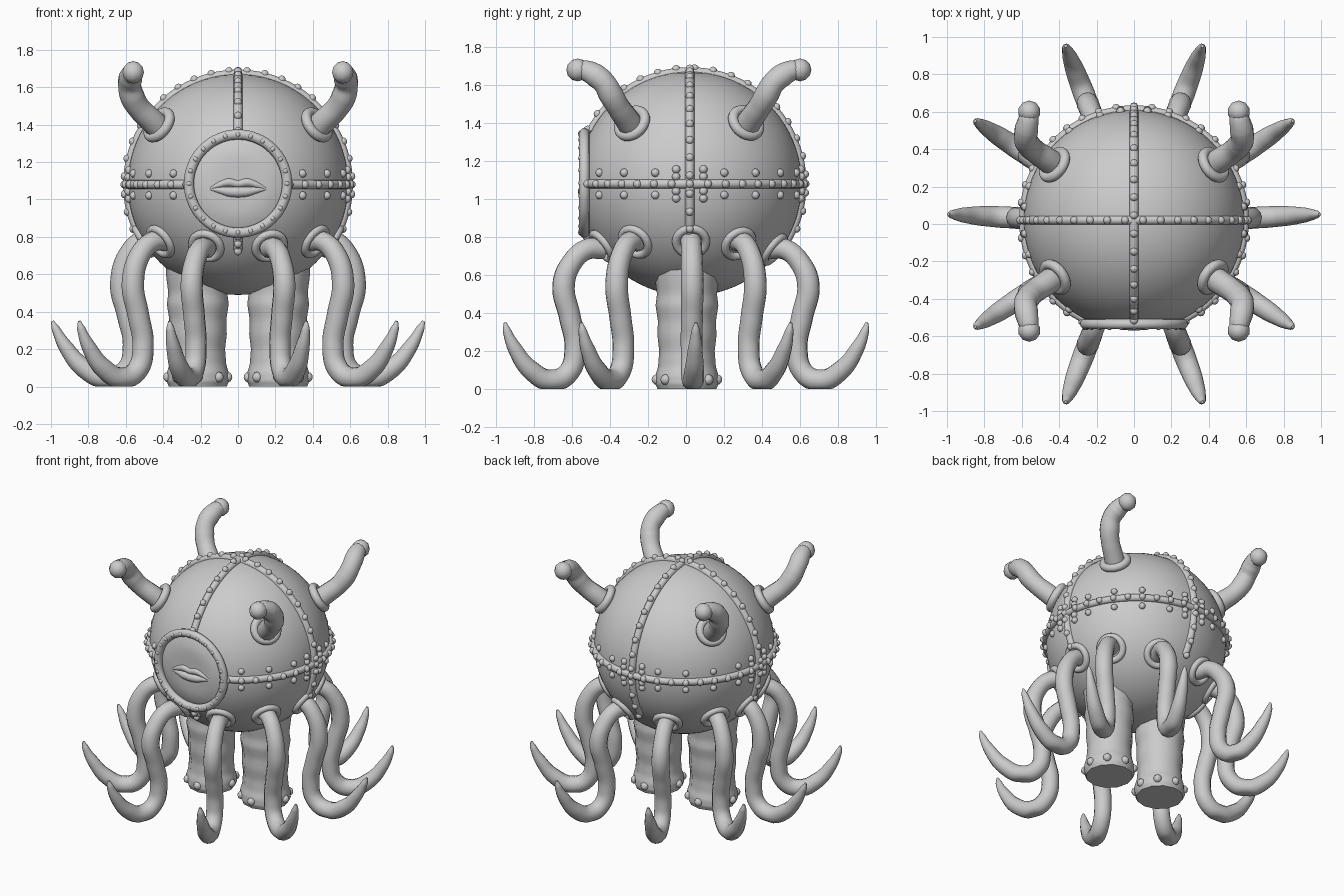
import bpy, bmesh, math
from mathutils import Vector, Matrix

cube = bpy.data.objects.get("Cube")
if cube:
    bpy.data.objects.remove(cube, do_unlink=True)

CENTRE = Vector((0, 0.02, 1.08))
R = 0.59
FACE_Y = -0.545

clay = bpy.data.materials.new("grey_clay")
clay.use_nodes = True
clay.diffuse_color = (0.6, 0.6, 0.6, 1)
clay.node_tree.nodes["Principled BSDF"].inputs["Base Color"].default_value = (0.6, 0.6, 0.6, 1)


def finish(ob, angle=50):
    ob.data.materials.clear()
    ob.data.materials.append(clay)
    bpy.ops.object.select_all(action='DESELECT')
    ob.select_set(True)
    bpy.context.view_layer.objects.active = ob
    bpy.ops.object.shade_smooth_by_angle(angle=math.radians(angle))
    return ob


def from_bmesh(name, bm, angle=50):
    me = bpy.data.meshes.new(name)
    bm.to_mesh(me)
    bm.free()
    ob = bpy.data.objects.new(name, me)
    bpy.context.collection.objects.link(ob)
    return finish(ob, angle)


def tube(name, pts, radii, cyclic=False, res=8, floor=False):
    """Sweep a round section through pts, with one radius per point."""
    cu = bpy.data.curves.new(name, 'CURVE')
    cu.dimensions = '3D'
    cu.bevel_depth = 1
    cu.bevel_resolution = 4
    cu.resolution_u = res
    cu.use_fill_caps = True
    sp = cu.splines.new('BEZIER')
    sp.bezier_points.add(len(pts) - 1)
    for bp, p, r in zip(sp.bezier_points, pts, radii):
        bp.co, bp.radius = p, r
        bp.handle_left_type = bp.handle_right_type = 'AUTO'
    sp.use_cyclic_u = cyclic
    ob = bpy.data.objects.new(name, cu)
    bpy.context.collection.objects.link(ob)
    bpy.ops.object.select_all(action='DESELECT')
    ob.select_set(True)
    bpy.context.view_layer.objects.active = ob
    bpy.ops.object.convert(target='MESH')
    ob = bpy.context.view_layer.objects.active
    if floor:
        for v in ob.data.vertices:
            v.co.z = max(v.co.z, 0)
    return finish(ob)


def ring(name, centre, axis, radius, thick):
    """Torus around an axis."""
    rot = Vector(axis).to_track_quat('Z', 'Y')
    pts = [centre + rot @ Vector((radius * math.cos(a), radius * math.sin(a), 0))
           for a in (math.tau * i / 16 for i in range(16))]
    return tube(name, pts, [thick] * 16, cyclic=True, res=4)


def balls(name, spots, radius):
    bm = bmesh.new()
    for p in spots:
        bmesh.ops.create_uvsphere(bm, u_segments=10, v_segments=6, radius=radius,
                                  matrix=Matrix.Translation(p))
    return from_bmesh(name, bm)


# Round body, flattened where the face sits
bm = bmesh.new()
bmesh.ops.create_uvsphere(bm, u_segments=64, v_segments=40, radius=R,
                          matrix=Matrix.Translation(CENTRE))
for v in bm.verts:
    v.co.y = max(v.co.y, FACE_Y)
from_bmesh("body", bm)

# Seams: directions as functions of an angle in degrees
def equator(a):
    a = math.radians(a)
    return Vector((math.sin(a), -math.cos(a), 0))

def meridian_x(a):
    a = math.radians(a)
    return Vector((math.sin(a), 0, math.cos(a)))

def meridian_y(a):
    a = math.radians(a)
    return Vector((0, -math.sin(a), math.cos(a)))

rivets = []
for name, path, start, end in (("equator_seam", equator, 27, 333),
                               ("side_seam", meridian_x, -122, 122),
                               ("top_seam", meridian_y, -122, 62),
                               ("chin_seam", meridian_y, 117, 126)):
    n = max(2, int((end - start) / 9))
    angles = [start + (end - start) * i / n for i in range(n + 1)]
    tube(name, [CENTRE + path(a) * R for a in angles], [0.024] * (n + 1), res=4)
    rivets += [CENTRE + path(a) * (R + 0.018) for a in angles]

# Extra rivets flanking the seam crossings
for path in (lambda t: equator(90 + t), lambda t: equator(270 + t), lambda t: equator(180 + t)):
    for t in (-7, 7):
        for h in (-0.13, -0.065, 0.065, 0.13):
            rivets.append(CENTRE + (path(t) + Vector((0, 0, h))).normalized() * (R + 0.002))
for a in range(0, 360, 18):
    if 30 < a < 330:
        for h in (-0.1, 0.1):
            rivets.append(CENTRE + (equator(a) + Vector((0, 0, h))).normalized() * R)
balls("rivets", rivets, 0.022)

# Porthole ring with studs around the face
face = Vector((0, -0.535, 1.085))
ring("porthole_ring", face, (0, -1, 0), 0.262, 0.027)
balls("porthole_studs", [face + Vector((0.262 * math.cos(a), -0.018, 0.262 * math.sin(a)))
                         for a in (math.tau * i / 24 for i in range(24))], 0.015)

# Lips: tapered sweeps mirrored from half outlines
def lip(name, half, radii):
    pts = [(-x, y, z) for x, y, z in reversed(half[1:])] + half
    return tube(name, pts, radii[:0:-1] + radii)

lip("upper_lip", [(0, -0.54, 1.083), (0.05, -0.54, 1.091), (0.10, -0.54, 1.078), (0.15, -0.542, 1.058)],
    [0.02, 0.023, 0.017, 0.005])
lip("lower_lip", [(0, -0.54, 1.04), (0.05, -0.54, 1.042), (0.10, -0.54, 1.05), (0.15, -0.542, 1.056)],
    [0.03, 0.027, 0.018, 0.005])

# Wrinkled eye stalks with collars and ball tips
stalk = [(0.40, -0.27, 1.36), (0.465, -0.315, 1.425), (0.53, -0.36, 1.49), (0.565, -0.395, 1.55),
         (0.58, -0.43, 1.61), (0.575, -0.475, 1.65), (0.565, -0.525, 1.675), (0.56, -0.555, 1.68)]
stalk_r = [0.068, 0.066, 0.062, 0.066, 0.062, 0.064, 0.056, 0.05]
for sx, side in ((1, "left"), (-1, "right")):
    for sy, end in ((1, "front"), (-1, "back")):
        def place(p):
            return Vector((p[0] * sx, 0.015 + (p[1] - 0.015) * sy, p[2]))
        tag = f"{end}_{side}"
        tube("eye_stalk_" + tag, [place(p) for p in stalk], stalk_r)
        balls("eye_tip_" + tag, [place((0.56, -0.57, 1.68))], 0.06)
        axis = (place((0.43, -0.29, 1.405)) - CENTRE).normalized()
        ring("eye_collar_" + tag, CENTRE + axis * (R + 0.02), axis, 0.078, 0.027)

# Ten tentacles: (distance out, height, radius) along one arm
arm = [(0.45, 0.76, 0.055), (0.54, 0.755, 0.055), (0.62, 0.69, 0.056), (0.67, 0.55, 0.06),
       (0.635, 0.38, 0.058), (0.605, 0.22, 0.057), (0.64, 0.09, 0.057), (0.74, 0.045, 0.058),
       (0.86, 0.10, 0.052), (0.95, 0.21, 0.039), (1.0, 0.31, 0.022), (1.012, 0.35, 0.008)]
for i, (angle, shift, lift) in enumerate(
        [(s * a + f, d, l) for a, d, l in ((69, 0.02, -0.02), (33, 0, 0.02)) for s in (1, -1) for f in (0, 180)]
        + [(3, -0.045, 0.03), (177, -0.045, 0.03)]):
    a = math.radians(angle)
    out = Vector((math.cos(a), math.sin(a), 0))
    pts = []
    for k, (d, z, r) in enumerate(arm):
        tip = max(0, k - 6) / 5
        pts.append(out * (d + shift * (1 - 0.6 * tip)) + Vector((0, 0, z + (lift if k < 3 else 0))))
    tube(f"tentacle_{i + 1}", pts, [p[2] for p in arm], floor=True)
    axis = (out * 0.51 + Vector((0, 0, 0.745 + lift)) - CENTRE).normalized()
    ring(f"tentacle_collar_{i + 1}", CENTRE + axis * R, axis, 0.078, 0.022)

# Stout creased legs with a swollen foot rim
leg = [(0.75, 0.175), (0.6, 0.17), (0.5, 0.158), (0.44, 0.165), (0.36, 0.153), (0.28, 0.155),
       (0.2, 0.146), (0.12, 0.152), (0.07, 0.166), (0.03, 0.167), (0, 0.155)]
for sx, side in ((1, "left"), (-1, "right")):
    tube("leg_" + side, [(0.215 * sx, 0.005, z) for z, r in leg], [r for z, r in leg], res=4)
    balls("foot_studs_" + side,
          [(0.215 * sx + 0.158 * math.cos(t), 0.005 + 0.158 * math.sin(t), 0.05)
           for t in (math.tau * k / 8 for k in range(8))], 0.028)
